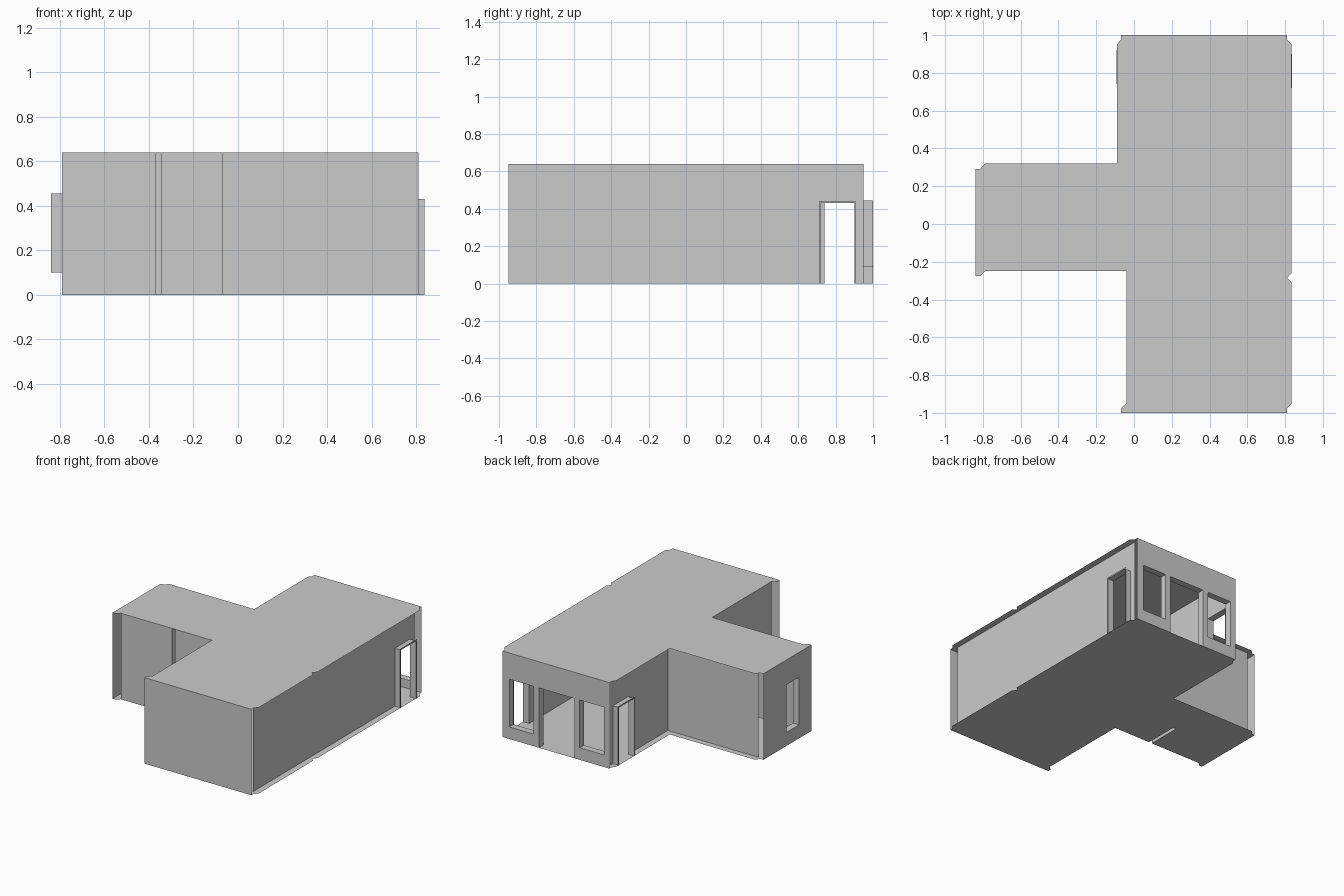
import bpy, bmesh

if "Cube" in bpy.data.objects:
    bpy.data.objects.remove(bpy.data.objects["Cube"])

H = 0.64  # ceiling height


def finish(name, bm):
    bmesh.ops.remove_doubles(bm, verts=bm.verts, dist=1e-5)
    me = bpy.data.meshes.new(name)
    bm.to_mesh(me)
    bm.free()
    ob = bpy.data.objects.new(name, me)
    bpy.context.collection.objects.link(ob)
    return ob


def wall(name, axis, at, a, b, holes=(), reveal=0.0, flange=0.0):
    """Thin wall running along axis from a to b, standing at the other
    coordinate. Holes are (u0, u1, z0, z1); reveals run to at + reveal."""
    bm = bmesh.new()

    def quad(pts):
        co = [(u, v, z) if axis == 'x' else (v, u, z) for u, v, z in pts]
        bm.faces.new([bm.verts.new(c) for c in co])

    us = sorted({a, b, *[u for h in holes for u in h[:2]]})
    zs = sorted({0.0, H, *[z for h in holes for z in h[2:]]})
    for u0, u1 in zip(us, us[1:]):
        for z0, z1 in zip(zs, zs[1:]):
            if any(h[0] < (u0 + u1) / 2 < h[1] and h[2] < (z0 + z1) / 2 < h[3] for h in holes):
                continue
            quad([(u0, at, z0), (u1, at, z0), (u1, at, z1), (u0, at, z1)])
    out = at + reveal
    for u0, u1, z0, z1 in holes:
        # Jambs, head and sill of the opening
        edge = [(u0, z0), (u0, z1), (u1, z1), (u1, z0)]
        if z0 > 0:
            edge.append((u0, z0))
        for (p, q), (r, s) in zip(edge, edge[1:]):
            quad([(p, at, q), (r, at, s), (r, out, s), (p, out, q)])
        # Narrow trim round the outer rim
        if flange:
            f = flange
            rim = [(u0 - f, z0), (u0 - f, z1 + f), (u1 + f, z1 + f), (u1 + f, z0)]
            for i in range(3):
                (p, q), (r, s) = edge[i], edge[i + 1]
                quad([(p, out, q), (r, out, s), (rim[i + 1][0], out, rim[i + 1][1]),
                      (rim[i][0], out, rim[i][1])])
    return finish(name, bm)


# Floor and ceiling share one outline
OUTLINE = [
    (-0.07, -1), (0.81, -1), (0.81, -0.975), (0.835, -0.95), (0.835, -0.31),
    (0.81, -0.285), (0.835, -0.26), (0.835, 0.95), (0.81, 0.975), (0.81, 1),
    (-0.07, 1), (-0.07, 0.975), (-0.09, 0.95), (-0.09, 0.32), (-0.79, 0.32),
    (-0.815, 0.29), (-0.84, 0.29), (-0.84, -0.275), (-0.815, -0.275), (-0.79, -0.25),
    (-0.37, -0.25), (-0.37, 0.01), (-0.345, 0.01), (-0.345, -0.25), (-0.04, -0.25),
    (-0.04, -0.95), (-0.07, -0.975)]
for name, z in (("floor", 0.0), ("ceiling", H)):
    bm = bmesh.new()
    face = bm.faces.new([bm.verts.new((x, y, z)) for x, y in OUTLINE])
    if z == 0:
        face.normal_flip()
    bmesh.ops.triangulate(bm, faces=[face])
    finish(name, bm)

# Main hall
wall("front_wall", 'x', -1.0, -0.07, 0.81)
wall("back_wall", 'x', 1.0, -0.07, 0.81,
     [(-0.025, 0.175, 0.09, 0.445), (0.22, 0.51, 0.0, 0.445), (0.555, 0.755, 0.09, 0.445)], -0.05)
wall("right_wall", 'y', 0.787, -0.95, 0.95, [(0.72, 0.90, 0.0, 0.43)], 0.05, 0.01)
wall("left_rear_wall", 'y', -0.043, 0.275, 0.95, [(0.74, 0.92, 0.0, 0.43)], -0.05, 0.01)
wall("left_front_wall", 'y', -0.04, -0.95, -0.25)

# Side wing
wall("wing_end_wall", 'y', -0.84, -0.275, 0.29, [(-0.13, 0.02, 0.10, 0.455)], 0.05)
wall("wing_back_wall", 'x', 0.275, -0.79, -0.043)
wall("wing_front_wall_outer", 'x', -0.25, -0.79, -0.37)
wall("wing_front_wall_inner", 'x', -0.25, -0.345, -0.04)

# Slot that divides the wing
wall("slot_outer_side", 'y', -0.37, -0.25, 0.01)
wall("slot_inner_side", 'y', -0.345, -0.25, 0.01)
wall("slot_end", 'x', 0.01, -0.37, -0.345)
